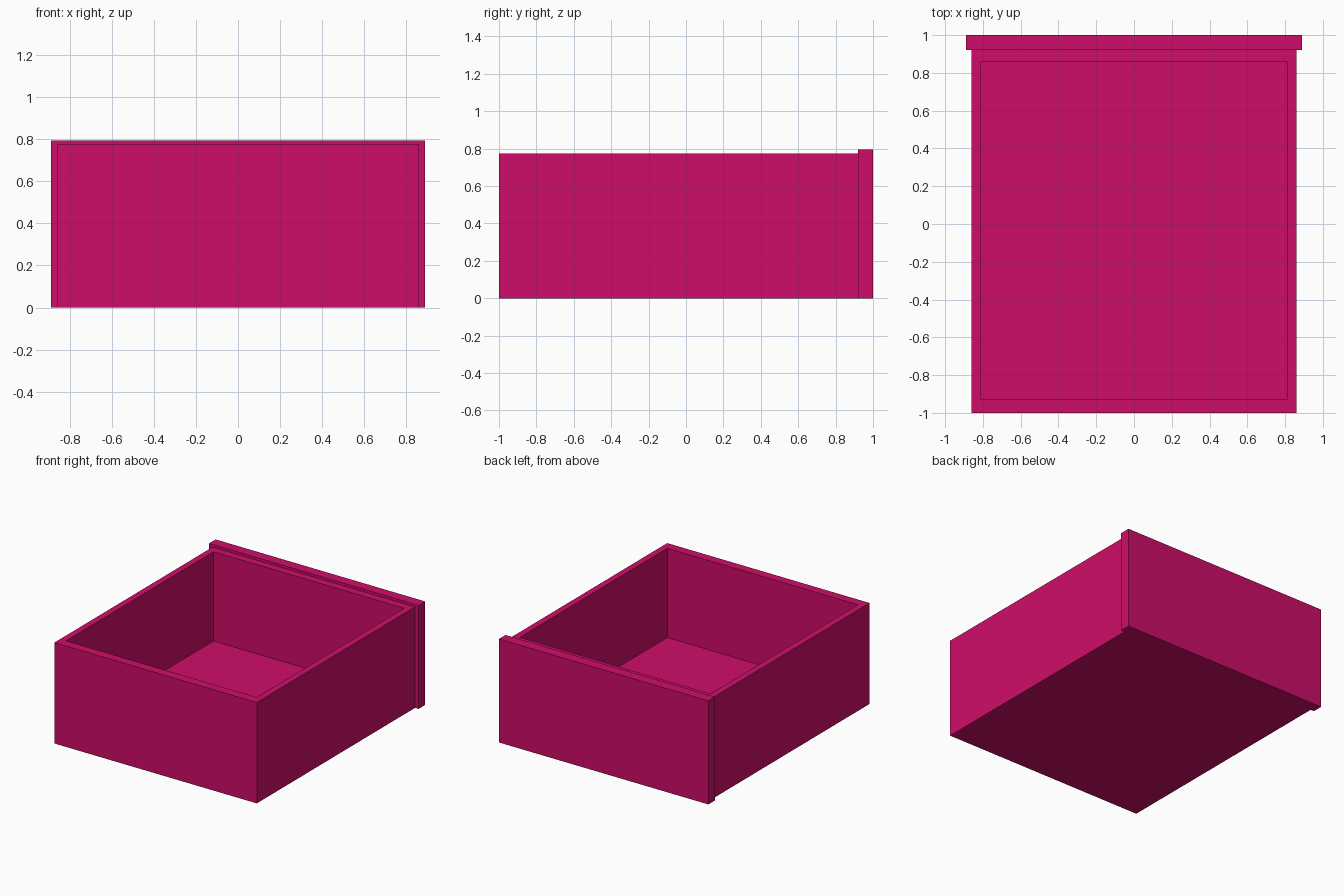
import bpy
import bmesh
from mathutils import Vector

# Remove the default cube
cube = bpy.data.objects.get("Cube")
if cube:
    bpy.data.objects.remove(cube, do_unlink=True)

# Single painted colour
paint = bpy.data.materials.new("raspberry pink")
paint.use_nodes = True
colour = (0.62, 0.004, 0.14, 1)
paint.diffuse_color = colour
paint.node_tree.nodes["Principled BSDF"].inputs["Base Color"].default_value = colour


def make_box(name, low, high, cavity=None):
    """Box between two corners; cavity = (low, high) hollows it from the top."""
    low, high = Vector(low), Vector(high)
    bm = bmesh.new()
    bmesh.ops.create_cube(bm, size=1)
    for v in bm.verts:
        v.co = (low + high) / 2 + v.co * (high - low)

    if cavity:
        inner_low, inner_high = cavity
        top = max(bm.faces, key=lambda f: f.calc_center_median().z)
        middle = top.calc_center_median()
        # Rim of the walls
        bmesh.ops.inset_region(bm, faces=[top], thickness=0.05)
        for v in top.verts:
            for axis in range(2):
                side = inner_high if v.co[axis] > middle[axis] else inner_low
                v.co[axis] = side[axis]
        # Sink the opening down to the floor
        sunk = bmesh.ops.extrude_discrete_faces(bm, faces=[top])["faces"][0]
        for v in sunk.verts:
            v.co.z = inner_low[2]

    bmesh.ops.recalc_face_normals(bm, faces=bm.faces)
    mesh = bpy.data.meshes.new(name)
    bm.to_mesh(mesh)
    bm.free()
    mesh.materials.append(paint)
    obj = bpy.data.objects.new(name, mesh)
    bpy.context.scene.collection.objects.link(obj)
    return obj


# Open tray with four walls and a thick floor
make_box("drawer_tray", (-0.86, -1, 0), (0.86, 0.92, 0.775),
         cavity=((-0.81, -0.93, 0.09), (0.81, 0.86, 0.775)))

# Overhanging face panel at the back end
make_box("drawer_panel", (-0.89, 0.92, 0), (0.89, 1, 0.795))
